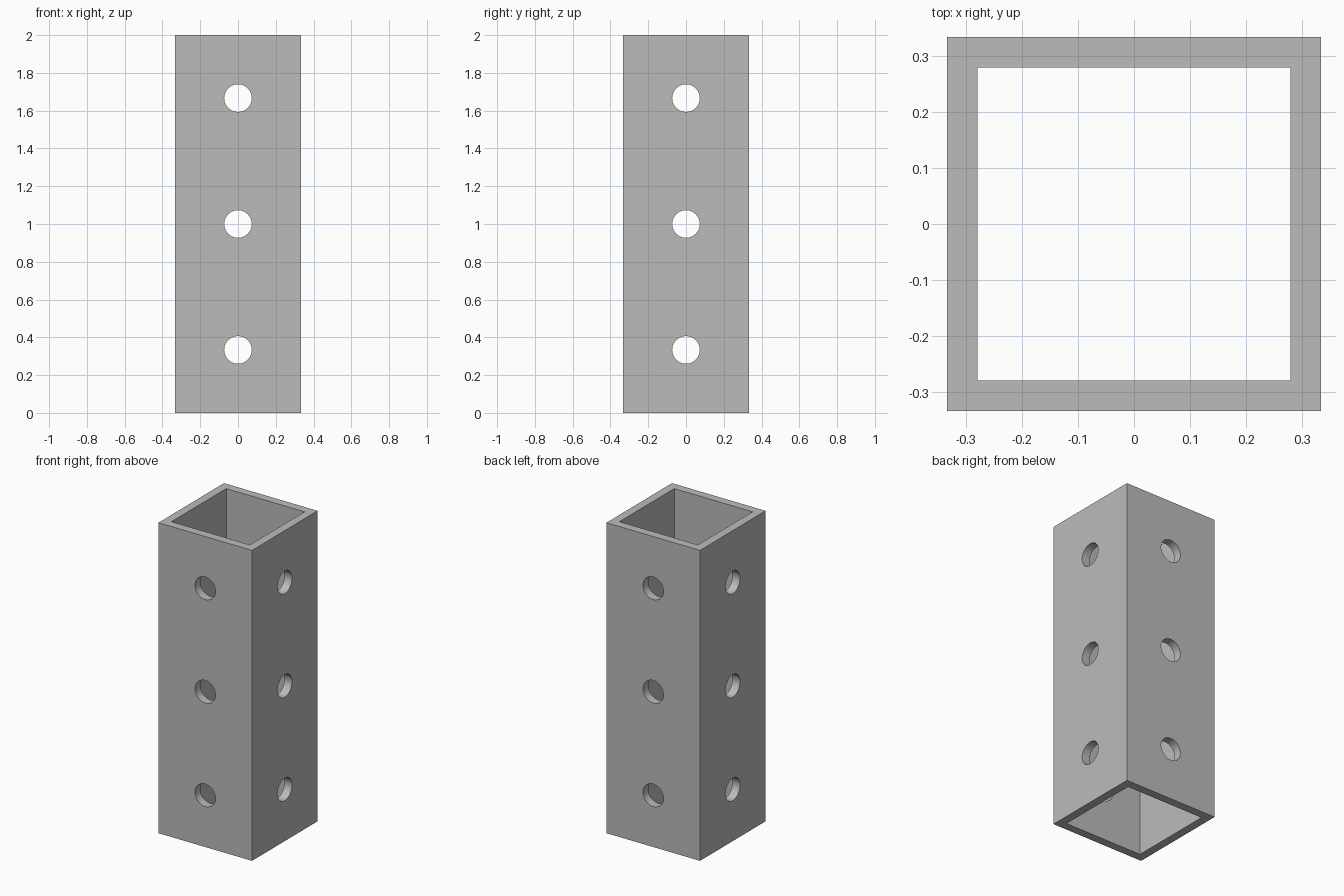
import bpy, bmesh, math
from mathutils import Matrix

cube = bpy.data.objects.get("Cube")
if cube:
    bpy.data.objects.remove(cube, do_unlink=True)

HEIGHT = 2.0
OUTER = HEIGHT / 6      # half width of the tube
INNER = 0.279           # half width of the bore
HOLE_RADIUS = 0.073

# Material
steel = bpy.data.materials.new("grey_steel")
colour = (0.5, 0.5, 0.5, 1)
steel.diffuse_color = colour
steel.use_nodes = True
steel.node_tree.nodes["Principled BSDF"].inputs["Base Color"].default_value = colour


def add_object(name, bm):
    mesh = bpy.data.meshes.new(name)
    bm.to_mesh(mesh)
    bm.free()
    mesh.materials.append(steel)
    obj = bpy.data.objects.new(name, mesh)
    bpy.context.collection.objects.link(obj)
    return obj


# Square tube: a ring of four wall strips, extruded upward
bm = bmesh.new()
corners = [(-1, -1), (1, -1), (1, 1), (-1, 1)]
outer, inner = ([bm.verts.new((x * r, y * r, 0)) for x, y in corners]
                for r in (OUTER, INNER))
for i in range(4):
    j = (i + 1) % 4
    bm.faces.new((outer[i], outer[j], inner[j], inner[i]))
ring = bmesh.ops.extrude_face_region(bm, geom=bm.faces[:], use_keep_orig=True)
top = [v for v in ring["geom"] if isinstance(v, bmesh.types.BMVert)]
bmesh.ops.translate(bm, verts=top, vec=(0, 0, HEIGHT))
bmesh.ops.recalc_face_normals(bm, faces=bm.faces[:])
tube = add_object("square_tube", bm)

# Round holes drilled through opposite walls at three heights
bpy.context.view_layer.objects.active = tube
tube.select_set(True)
for level in (1, 3, 5):
    for axis in "XY":
        bm = bmesh.new()
        turn = Matrix.Rotation(math.pi / 2, 4, axis)
        place = Matrix.Translation((0, 0, level * HEIGHT / 6))
        bmesh.ops.create_cone(bm, cap_ends=True, segments=48, radius1=HOLE_RADIUS,
                              radius2=HOLE_RADIUS, depth=1, matrix=place @ turn)
        drill = add_object("hole_cutter", bm)
        drill.hide_render = True
        cut = tube.modifiers.new("hole", 'BOOLEAN')
        cut.operation = 'DIFFERENCE'
        cut.solver = 'EXACT'
        cut.object = drill
        bpy.ops.object.modifier_apply(modifier=cut.name)
        bpy.data.objects.remove(drill, do_unlink=True)

# Smooth hole walls, crisp edges
bpy.ops.object.shade_smooth_by_angle(angle=math.radians(30))
